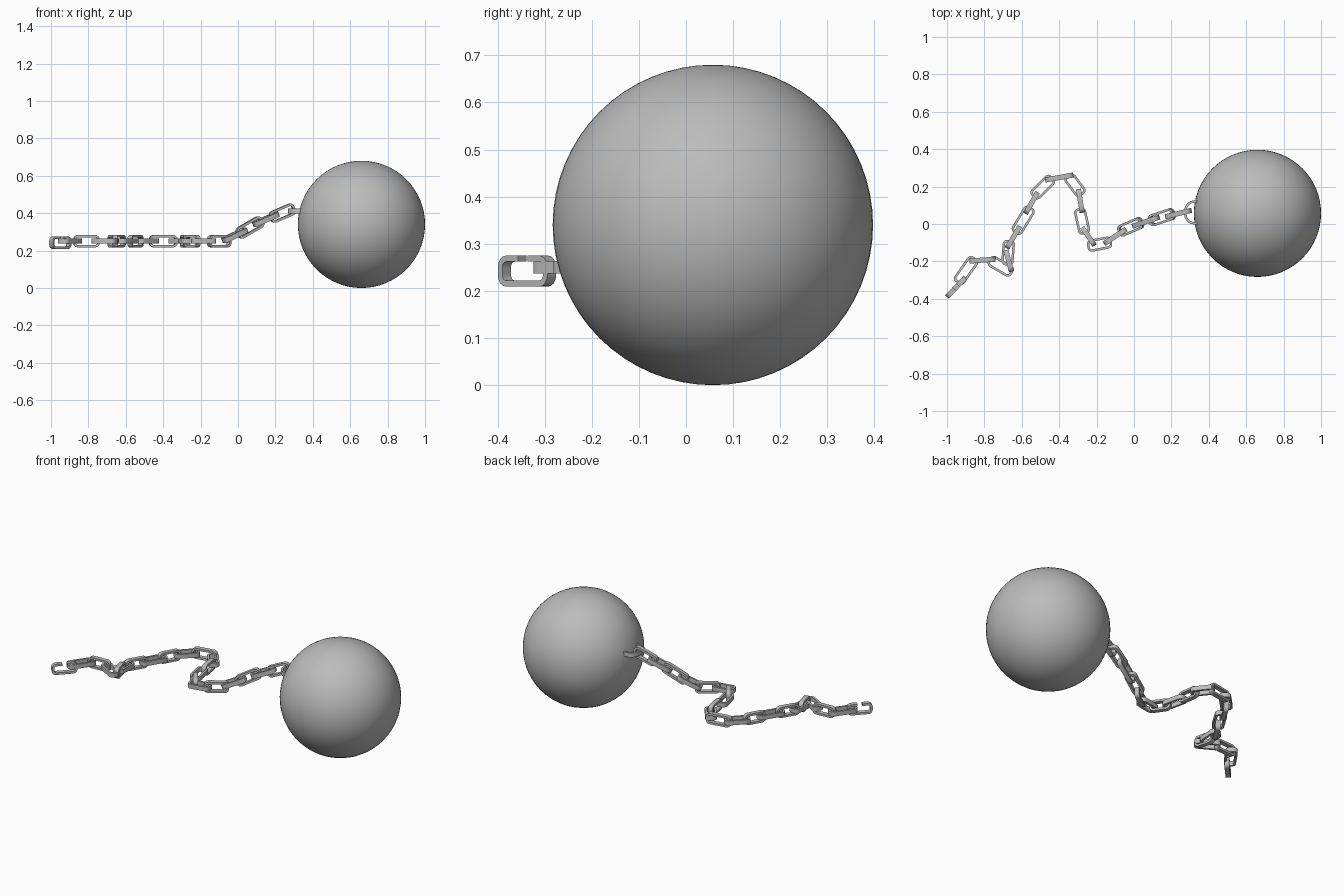
import bpy, bmesh, math
from mathutils import Vector, Matrix

if "Cube" in bpy.data.objects:
    bpy.data.objects.remove(bpy.data.objects["Cube"])

iron = bpy.data.materials.new("iron_grey")
iron.diffuse_color = (0.5, 0.5, 0.5, 1)
iron.use_nodes = True
iron.node_tree.nodes["Principled BSDF"].inputs["Base Color"].default_value = iron.diffuse_color


def rounded_loop(length, width, r, steps=4):
    """Rounded rectangle: list of (point, outward normal) in the local xy plane."""
    out = []
    for i, (sx, sy) in enumerate([(1, 1), (-1, 1), (-1, -1), (1, -1)]):
        c = Vector((sx * (length / 2 - r), sy * (width / 2 - r), 0))
        for k in range(steps + 1):
            a = math.pi / 2 * (i + k / steps)
            n = Vector((math.cos(a), math.sin(a), 0))
            out.append((c + n * r, n))
    return out


def make_link(name, p, q, width=0.066, r=0.024, upright=False, gap=0.0, thick=0.013, band=0.027):
    """Flat-bar chain link whose outer ends lie at p and q."""
    p, q = Vector(p), Vector(q)
    x = (q - p).normalized()
    side = Vector((0, 0, 1)).cross(x).normalized()
    y = x.cross(side) if upright else side
    z = x.cross(y)
    rot = Matrix((x, y, z)).transposed()
    loop = rounded_loop((q - p).length, width, r)
    if gap:
        # start and finish the bar at a split in the middle of the top side
        up = Vector((0, 1, 0))
        a = (Vector((-gap / 2, width / 2, 0)), up)
        b = (Vector((gap / 2, width / 2, 0)), up)
        loop = [a] + loop[5:] + loop[:5] + [b]
    bm = bmesh.new()
    rings = []
    for pt, n in loop:
        rings.append([bm.verts.new((p + q) / 2 + rot @ (pt - n * d + Vector((0, 0, h))))
                      for d, h in [(0, -band / 2), (0, band / 2), (thick, band / 2), (thick, -band / 2)]])
    m = len(rings)
    for i in range(m - 1 if gap else m):
        a, b = rings[i], rings[(i + 1) % m]
        for j in range(4):
            k = (j + 1) % 4
            bm.faces.new((a[j], b[j], b[k], a[k]))
    if gap:
        bm.faces.new(rings[0])
        bm.faces.new(rings[-1][::-1])
    bmesh.ops.recalc_face_normals(bm, faces=bm.faces)
    me = bpy.data.meshes.new(name)
    bm.to_mesh(me)
    bm.free()
    me.materials.append(iron)
    ob = bpy.data.objects.new(name, me)
    bpy.context.collection.objects.link(ob)
    bpy.context.view_layer.objects.active = ob
    ob.select_set(True)
    bpy.ops.object.shade_smooth_by_angle(angle=math.radians(35))
    ob.select_set(False)


# heavy ball
bpy.ops.mesh.primitive_uv_sphere_add(segments=64, ring_count=32, radius=0.34, location=(0.66, 0.057, 0.34))
ball = bpy.context.object
ball.name = "ball"
ball.data.materials.append(iron)
bpy.ops.object.shade_smooth()
ball.select_set(False)

# eye ring sunk into the ball
make_link("ball_eye", (0.268, 0.062, 0.412), (0.40, 0.062, 0.412), width=0.13, r=0.055)

# chain: start x, y, end x, y of each link, alternating upright and flat
Z = 0.25
path = [
    (-1.0, -0.39, -0.90, -0.285), (-0.945, -0.315, -0.85, -0.18),
    (-0.88, -0.198, -0.74, -0.188), (-0.775, -0.19, -0.65, -0.262),
    (-0.655, -0.255, -0.685, -0.14), (-0.678, -0.222, -0.668, -0.085),
    (-0.68, -0.13, -0.61, -0.012), (-0.635, -0.05, -0.55, 0.09),
    (-0.58, 0.055, -0.515, 0.17), (-0.54, 0.145, -0.435, 0.25),
    (-0.475, 0.235, -0.325, 0.262), (-0.355, 0.26, -0.275, 0.155),
    (-0.297, 0.187, -0.277, 0.06), (-0.293, 0.085, -0.262, -0.055),
    (-0.277, -0.018, -0.21, -0.115), (-0.25, -0.12, -0.118, -0.095),
    (-0.16, -0.106, -0.042, -0.027),
]
for i, (x0, y0, x1, y1) in enumerate(path):
    z = Z - 0.008 if i == 0 else Z
    make_link(f"chain_link_{i + 1}", (x0, y0, z), (x1, y1, z), upright=i % 2 == 0, gap=0.028 if i == 0 else 0)

# links climbing to the ball
rise = [
    ((-0.08, -0.042, 0.252), (0.045, 0.012, 0.312)),
    ((-0.003, -0.01, 0.285), (0.13, 0.035, 0.362)),
    ((0.083, 0.015, 0.338), (0.215, 0.058, 0.396)),
    ((0.172, 0.04, 0.372), (0.303, 0.072, 0.428)),
]
for i, (p, q) in enumerate(rise):
    make_link(f"rising_link_{i + 1}", p, q, upright=i % 2 == 1)
